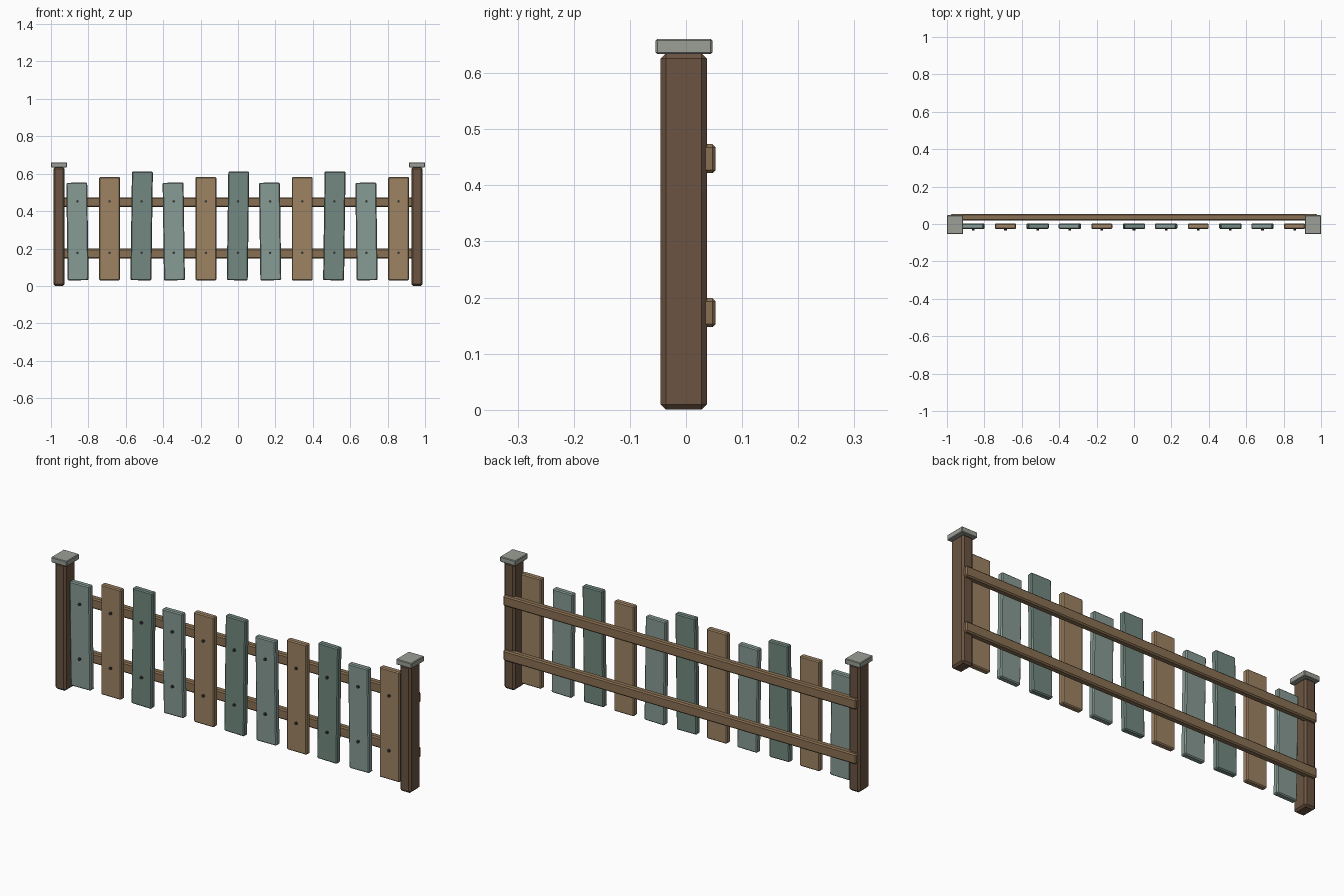
import bpy, math

if "Cube" in bpy.data.objects:
    bpy.data.objects.remove(bpy.data.objects["Cube"])


def material(name, rgb):
    m = bpy.data.materials.new(name)
    m.diffuse_color = (*rgb, 1)
    m.use_nodes = True
    m.node_tree.nodes["Principled BSDF"].inputs["Base Color"].default_value = m.diffuse_color
    return m


POST = material("dark_wood", (0.147, 0.088, 0.054))
RAIL = material("rail_wood", (0.25, 0.16, 0.085))
CAP = material("cap_grey", (0.33, 0.35, 0.31))
NAIL = material("nail_metal", (0.04, 0.04, 0.04))
PAINT = [material("pale_green", (0.242, 0.328, 0.292)),
         material("tan_wood", (0.337, 0.227, 0.127)),
         material("deep_green", (0.171, 0.250, 0.216))]


def box(name, x, y, z, mat, bevel, tilt=0):
    """Chamfered box from (min, max) ranges."""
    bpy.ops.mesh.primitive_cube_add(size=1, location=[sum(r) / 2 for r in (x, y, z)])
    ob = bpy.context.object
    ob.name = name
    ob.scale = [r[1] - r[0] for r in (x, y, z)]
    bpy.ops.object.transform_apply(location=False, rotation=False, scale=True)
    ob.rotation_euler.y = tilt
    mod = ob.modifiers.new("chamfer", 'BEVEL')
    mod.width, mod.segments = bevel, 1
    ob.data.materials.append(mat)
    return ob


# end posts with flat caps
for side, label in ((-1, "left"), (1, "right")):
    cx = side * 0.957
    box(label + "_post", (cx - 0.03, cx + 0.03), (-0.045, 0.037), (0, 0.635), POST, 0.009)
    box(label + "_post_cap", (cx - 0.043, cx + 0.043), (-0.054, 0.047), (0.634, 0.661), CAP, 0.003)

# horizontal rails at the back
for label, z in (("lower", 0.173), ("upper", 0.4475)):
    box(label + "_rail", (-0.98, 0.98), (0.019, 0.053), (z - 0.026, z + 0.026), RAIL, 0.006)

# pickets, repeating three heights, colours and slight leans
for i in range(11):
    cx = (i - 5) * 0.1717
    kind = i % 3
    top = (0.552, 0.582, 0.612)[kind]
    box(f"picket_{i + 1}", (cx - 0.056, cx + 0.056), (-0.027, 0.003), (0.03, top),
        PAINT[kind], 0.005, (kind - 1) * 0.014)
    # nail heads
    for z in (0.177, 0.452):
        bpy.ops.mesh.primitive_cylinder_add(vertices=8, radius=0.007, depth=0.012,
                                            location=(cx, -0.029, z),
                                            rotation=(math.pi / 2, 0, 0))
        nail = bpy.context.object
        nail.name = f"nail_{i + 1}"
        nail.data.materials.append(NAIL)
